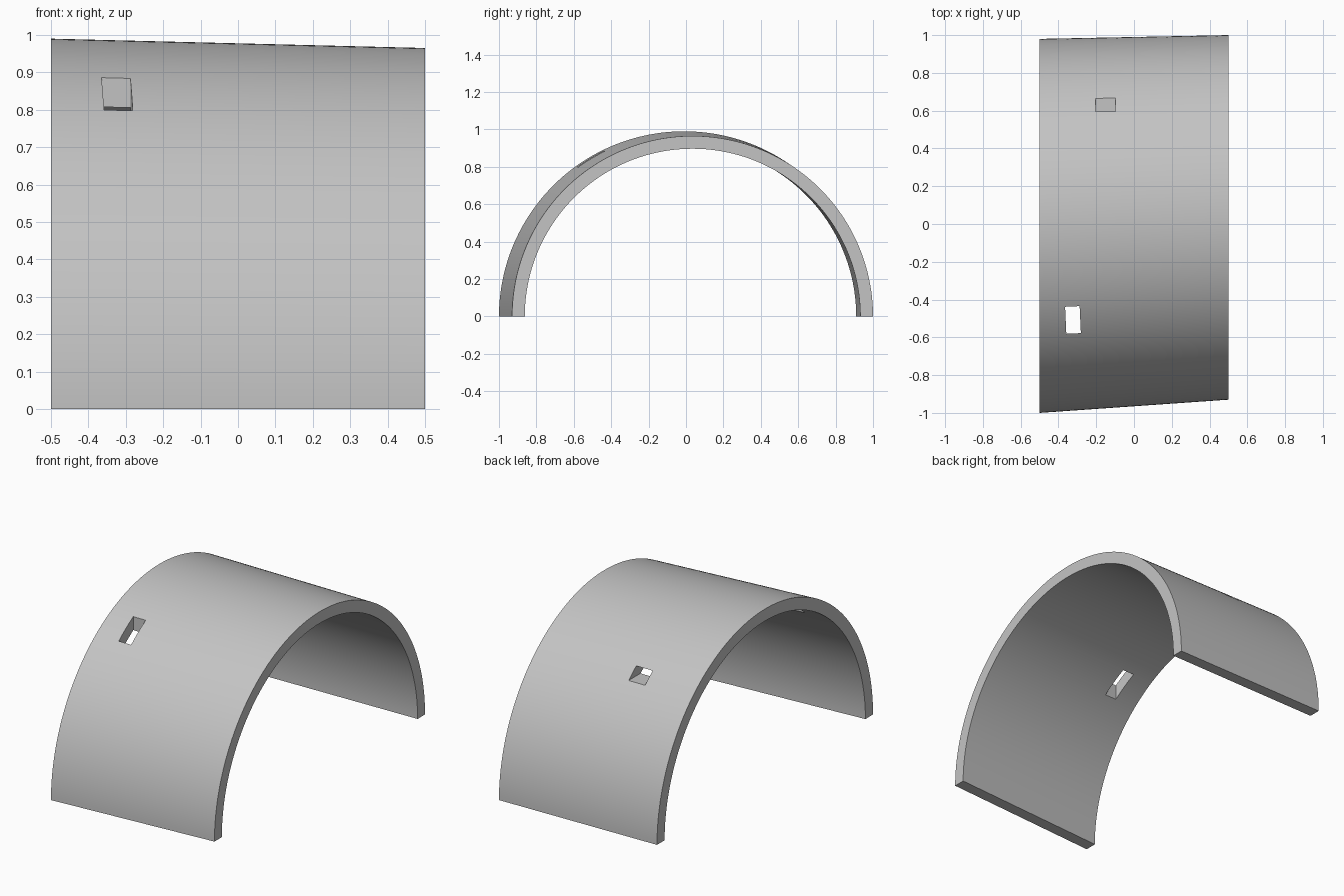
import bpy, bmesh, math
from mathutils import Matrix

cube = bpy.data.objects.get("Cube")
if cube:
    bpy.data.objects.remove(cube, do_unlink=True)

SEGMENTS = 128
# Each end of the tapering vault: x, centre y, outer radius, inner radius
ENDS = [(-0.5, -0.01, 0.99, 0.92), (0.5, 0.035, 0.965, 0.897)]

grey = bpy.data.materials.new("plain grey")
grey.use_nodes = True
colour = (0.55, 0.55, 0.55, 1)
grey.diffuse_color = colour
grey.node_tree.nodes["Principled BSDF"].inputs["Base Color"].default_value = colour


def add_object(name, bm):
    bmesh.ops.recalc_face_normals(bm, faces=bm.faces)
    mesh = bpy.data.meshes.new(name)
    bm.to_mesh(mesh)
    bm.free()
    mesh.materials.append(grey)
    obj = bpy.data.objects.new(name, mesh)
    bpy.context.collection.objects.link(obj)
    return obj


def box_cutter(name, centre, size, turn=0):
    bm = bmesh.new()
    place = (Matrix.Translation(centre) @ Matrix.Rotation(math.radians(turn), 4, 'Z')
             @ Matrix.Diagonal((*size, 1)))
    bmesh.ops.create_cube(bm, size=1, matrix=place)
    obj = add_object(name, bm)
    obj.hide_render = True
    return obj


def arc(bm, x, cy, r):
    angles = [math.pi * i / SEGMENTS for i in range(SEGMENTS + 1)]
    return [bm.verts.new((x, cy - r * math.cos(a), r * math.sin(a))) for a in angles]


# Vault shell: four arcs joined into a closed half ring
bm = bmesh.new()
(x0, c0, out0, in0), (x1, c1, out1, in1) = ENDS
loop = [arc(bm, x0, c0, out0), arc(bm, x1, c1, out1),
        arc(bm, x1, c1, in1), arc(bm, x0, c0, in0)]
for a, b in zip(loop, loop[1:] + loop[:1]):
    for i in range(SEGMENTS):
        bm.faces.new((a[i], a[i + 1], b[i + 1], b[i]))
for k in (0, SEGMENTS):
    bm.faces.new([row[k] for row in loop])
vault = add_object("vault_shell", bm)

# Front slot is cut straight down, back slot is cut level
cutters = [
    box_cutter("front_slot_cutter", (-0.323, -0.508, 0.8), (0.077, 0.143, 0.6), 2.6),
    box_cutter("back_slot_cutter", (-0.151, 0.628, 0.755), (0.105, 0.5, 0.058)),
]
bpy.context.view_layer.objects.active = vault
vault.select_set(True)
for cutter in cutters:
    mod = vault.modifiers.new(cutter.name, 'BOOLEAN')
    mod.operation = 'DIFFERENCE'
    mod.solver = 'EXACT'
    mod.object = cutter
    bpy.ops.object.modifier_apply(modifier=mod.name)
    bpy.data.objects.remove(cutter, do_unlink=True)

bpy.ops.object.shade_smooth_by_angle(angle=math.radians(30))
